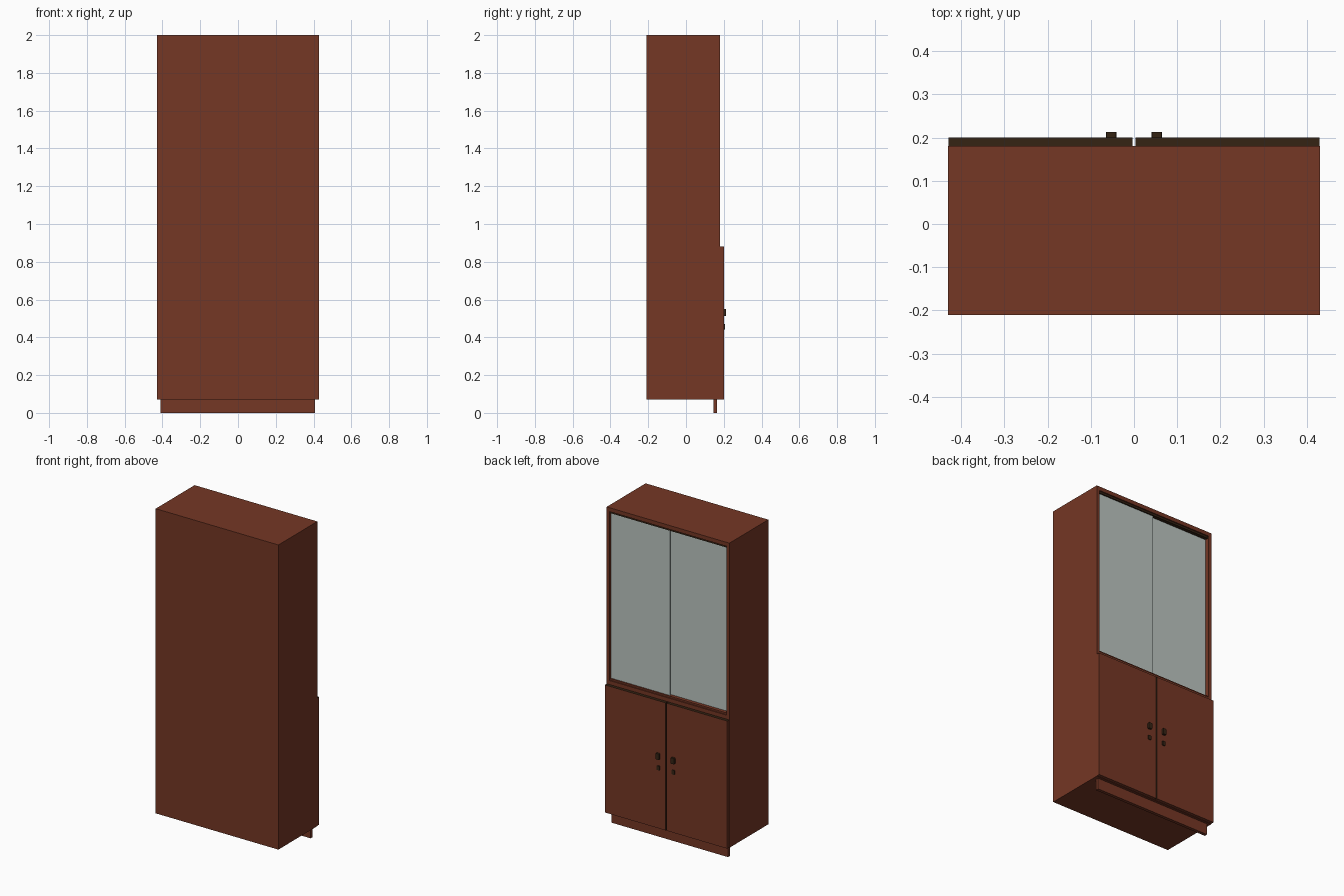
import bpy, bmesh
from mathutils import Vector

if "Cube" in bpy.data.objects:
    bpy.data.objects.remove(bpy.data.objects["Cube"])


def material(name, rgb):
    m = bpy.data.materials.new(name)
    m.diffuse_color = (*rgb, 1)
    m.use_nodes = True
    m.node_tree.nodes["Principled BSDF"].inputs["Base Color"].default_value = m.diffuse_color
    return m


WOOD = material("red brown wood", (0.178, 0.038, 0.018))
DARK = material("dark edging", (0.036, 0.017, 0.007))
GLASS = material("grey green glass", (0.50, 0.56, 0.53))


def box(name, x, y, z, mat, bevel=0):
    """Box given as (min, max) ranges on each axis."""
    bm = bmesh.new()
    bmesh.ops.create_cube(bm, size=1)
    for v in bm.verts:
        v.co = Vector([(a + b) / 2 + c * (b - a) for (a, b), c in zip((x, y, z), v.co)])
    if bevel:
        # round only the corners seen face-on (edges running along y)
        edges = [e for e in bm.edges
                 if abs((e.verts[0].co - e.verts[1].co).normalized().y) > 0.9]
        bmesh.ops.bevel(bm, geom=edges, offset=bevel, segments=2, affect='EDGES', profile=0.5)
    mesh = bpy.data.meshes.new(name)
    bm.to_mesh(mesh)
    bm.free()
    mesh.materials.append(mat)
    ob = bpy.data.objects.new(name, mesh)
    bpy.context.collection.objects.link(ob)
    return ob


W, T = 0.43, 0.02            # half width, board thickness
BACK, FRONT = -0.21, 0.18    # carcass depth

# Carcass boards
for name, s in (("side_panel_right", 1), ("side_panel_left", -1)):
    a, b = sorted((s * W, s * (W - T)))
    box(name, (a, b), (BACK, FRONT), (0.07, 2.0), WOOD)
inner = (-W + T, W - T)
box("back_panel", inner, (BACK, BACK + 0.01), (0.07, 2.0), WOOD)
box("top_panel", inner, (BACK + 0.01, FRONT), (1.975, 2.0), WOOD)
box("bottom_panel", inner, (BACK + 0.01, FRONT), (0.07, 0.09), WOOD)
box("middle_panel", inner, (BACK + 0.01, FRONT), (0.88, 0.905), WOOD)

# Interior shelves
for i, z in enumerate((0.48, 1.25, 1.6)):
    box(f"shelf_{i + 1}", inner, (BACK + 0.01, 0.12), (z, z + 0.02), WOOD)

# Sliding glass panes and their rails
box("bottom_rail", inner, (0.135, 0.173), (0.905, 0.915), WOOD)
box("top_rail", inner, (0.135, 0.173), (1.963, 1.975), DARK)
box("glass_pane_outer", (-0.005, W - T), (0.160, 0.165), (0.915, 1.963), GLASS)
box("glass_pane_inner", (-W + T, 0.005), (0.146, 0.151), (0.915, 1.963), GLASS)

# Lower doors with dark top edging, handles and locks
for side, s in (("right", 1), ("left", -1)):
    x = tuple(sorted((s * 0.003, s * 0.429)))
    door = box(f"door_{side}", x, (FRONT, 0.20), (0.072, 0.88), WOOD)
    door.data.materials.append(DARK)
    for p in door.data.polygons:
        if p.normal.z > 0.9 or p.normal.x * s < -0.9:
            p.material_index = 1
    c = s * 0.053
    box(f"handle_{side}", (c - 0.012, c + 0.012), (0.20, 0.213), (0.512, 0.55), DARK, 0.004)
    box(f"lock_{side}", (c - 0.010, c + 0.010), (0.20, 0.206), (0.442, 0.47), DARK, 0.004)

# Plinth board under the doors
box("plinth", (-0.41, 0.408), (0.145, 0.165), (0, 0.07), WOOD)
